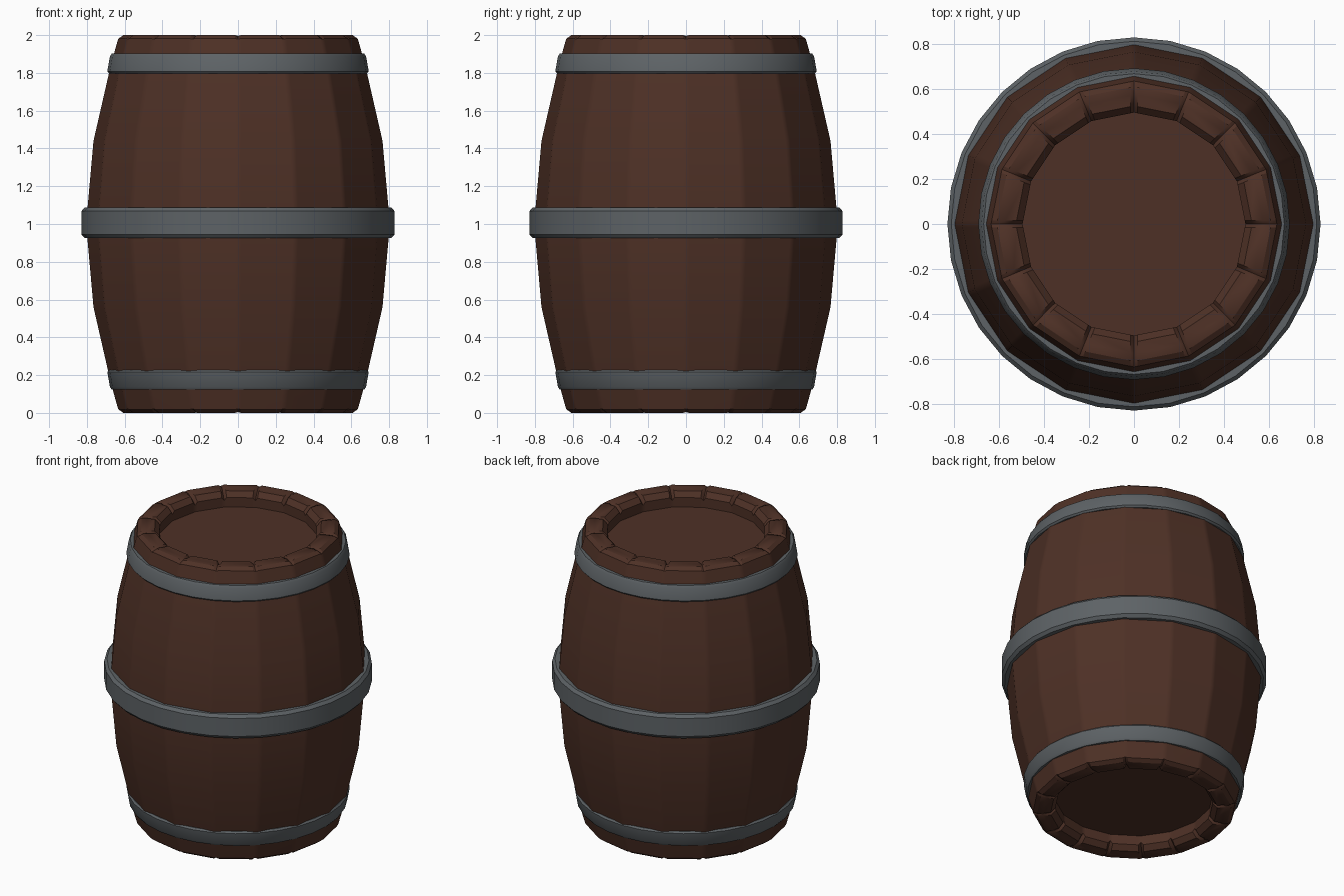
import bpy, bmesh, math
from mathutils import Vector

if "Cube" in bpy.data.objects:
    bpy.data.objects.remove(bpy.data.objects["Cube"])

STAVES = 16


def material(name, rgb):
    m = bpy.data.materials.new(name)
    m.diffuse_color = (*rgb, 1)
    m.use_nodes = True
    m.node_tree.nodes["Principled BSDF"].inputs["Base Color"].default_value = m.diffuse_color
    return m


wood = material("dark wood", (0.076, 0.030, 0.019))
iron = material("grey iron", (0.110, 0.123, 0.132))


def finish(bm, name, mat):
    bmesh.ops.recalc_face_normals(bm, faces=bm.faces)
    me = bpy.data.meshes.new(name)
    bm.to_mesh(me)
    bm.free()
    ob = bpy.data.objects.new(name, me)
    bpy.context.collection.objects.link(ob)
    me.materials.append(mat)
    bpy.ops.object.select_all(action='DESELECT')
    ob.select_set(True)
    bpy.context.view_layer.objects.active = ob
    bpy.ops.object.shade_smooth_by_angle(angle=math.radians(30))
    return ob


def bridge(bm, rings, closed=False):
    n = len(rings[0])
    pairs = list(zip(rings, rings[1:]))
    if closed:
        pairs.append((rings[-1], rings[0]))
    for a, b in pairs:
        for i in range(n):
            j = (i + 1) % n
            bm.faces.new((a[i], a[j], b[j], b[i]))


# Half profile from head to belly: radius, z, depth of the notch at stave joints
top = [(0.495, 1.90, 0), (0.495, 1.965, 0.02), (0.525, 1.998, 0.03),
       (0.575, 2.00, 0.004), (0.61, 2.00, 0.014), (0.635, 1.982, 0.004),
       (0.657, 1.90, 0), (0.685, 1.79, 0), (0.765, 1.44, 0), (0.797, 1.08, 0)]
profile = top + [(r, 2 - z, -g) for r, z, g in reversed(top)]

# Staves: one shell whose joints are notched at both rims
bm = bmesh.new()
rings = []
for r, z, g in profile:
    corners = [Vector((r * math.cos(k * math.tau / STAVES),
                       r * math.sin(k * math.tau / STAVES), z)) for k in range(STAVES)]
    ring = []
    for k, c in enumerate(corners):
        nxt = corners[(k + 1) % STAVES]
        t = 0.016 / (nxt - c).length
        ring += [bm.verts.new(c - Vector((0, 0, g))),
                 bm.verts.new(c.lerp(nxt, t)), bm.verts.new(c.lerp(nxt, 1 - t))]
    rings.append(ring)
bridge(bm, rings)
# Recessed flat heads
bm.faces.new(rings[0])
bm.faces.new(rings[-1])
finish(bm, "barrel_staves", wood)


def hoop(name, section, sides=32):
    bm = bmesh.new()
    rings = [[bm.verts.new((r * math.cos(i * math.tau / sides),
                            r * math.sin(i * math.tau / sides), z))
              for i in range(sides)] for r, z in section]
    bridge(bm, rings, True)
    finish(bm, name, iron)


# Iron hoops with softened edges
hoop("middle_hoop", [(0.775, 0.925), (0.812, 0.925), (0.829, 0.945),
                     (0.829, 1.068), (0.812, 1.087), (0.775, 1.087)])
end = [(0.64, 1.797), (0.682, 1.797), (0.692, 1.808),
       (0.678, 1.888), (0.668, 1.902), (0.63, 1.902)]
hoop("top_hoop", end)
hoop("bottom_hoop", [(r, 2.025 - z) for r, z in end])
